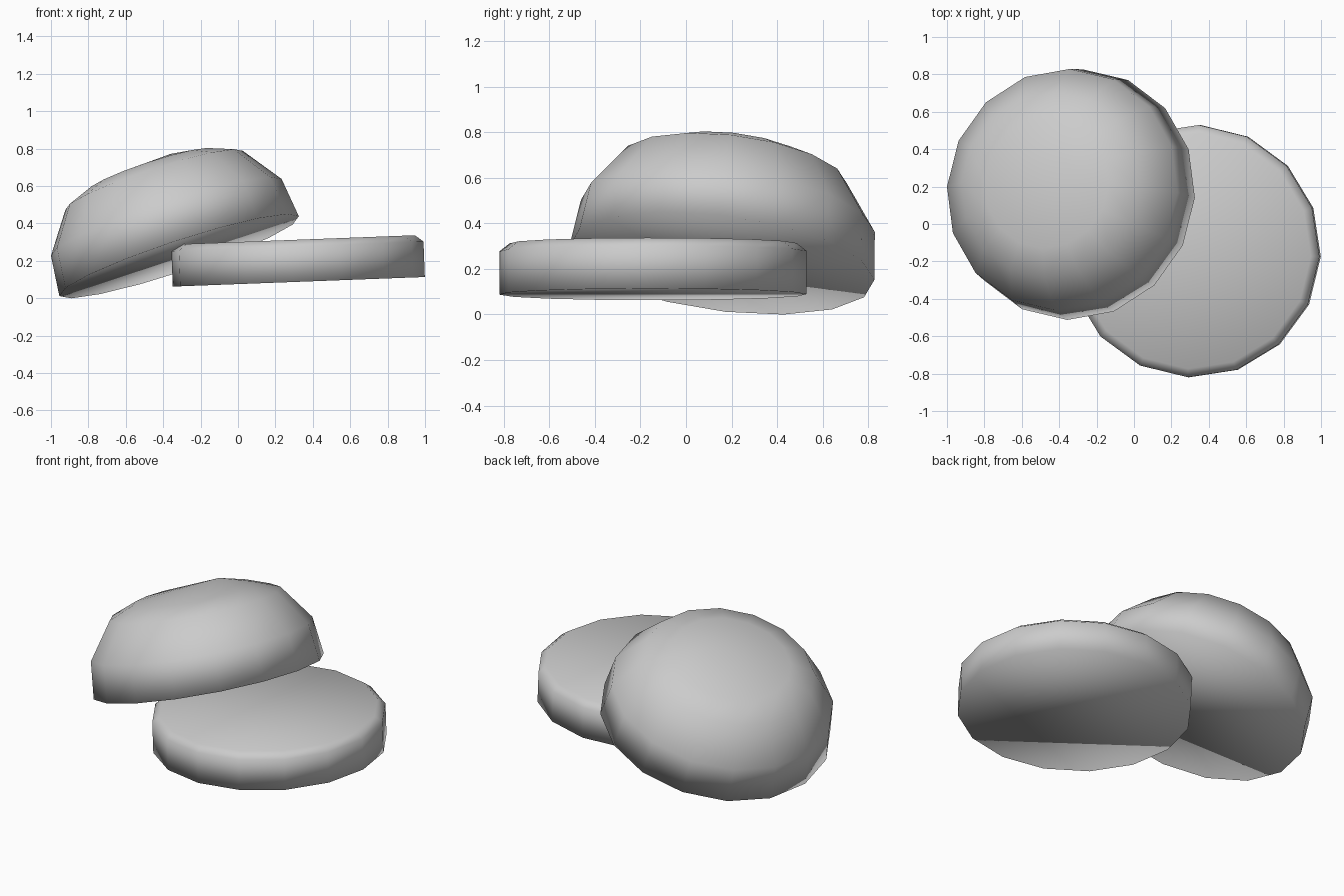
import bpy, bmesh, math
from mathutils import Vector

if "Cube" in bpy.data.objects:
    bpy.data.objects.remove(bpy.data.objects["Cube"])

SIDES = 16
START = math.radians(-2.5)


def round_part(name, profile, centre, axis, apex=None):
    """Closed lathe from (radius, height) rings, leaned along an axis."""
    bm = bmesh.new()
    rings = []
    for r, h in profile:
        ring = []
        for i in range(SIDES):
            a = START + 2 * math.pi * i / SIDES
            ring.append(bm.verts.new((r * math.cos(a), r * math.sin(a), h)))
        rings.append(ring)
    for low, high in zip(rings, rings[1:]):
        for i in range(SIDES):
            j = (i + 1) % SIDES
            bm.faces.new((low[i], low[j], high[j], high[i]))
    bm.faces.new(rings[0][::-1])
    top = rings[-1]
    if apex:
        tip = bm.verts.new(apex)
        for i in range(SIDES):
            bm.faces.new((top[i], top[(i + 1) % SIDES], tip))
    else:
        bm.faces.new(top)
    bmesh.ops.recalc_face_normals(bm, faces=bm.faces)
    for f in bm.faces:
        f.smooth = True
    mesh = bpy.data.meshes.new(name)
    bm.to_mesh(mesh)
    bm.free()
    ob = bpy.data.objects.new(name, mesh)
    bpy.context.collection.objects.link(ob)
    ob.location = centre
    ob.rotation_mode = 'QUATERNION'
    ob.rotation_quaternion = Vector((0, 0, 1)).rotation_difference(Vector(axis))
    return ob


# Lower bun half: shallow disc with a small rounded top edge
round_part("bun_bottom",
           [(0.675, 0.0), (0.675, 0.19), (0.63, 0.225)],
           (0.325, -0.145, 0.088), (-0.038, 0, 1))

# Upper bun half: flattened dome leaning on the lower one
round_part("bun_top",
           [(0.675, 0.0), (0.65, 0.22), (0.50, 0.43), (0.35, 0.49)],
           (-0.315, 0.157, 0.225), (-0.33, 0.13, 1),
           apex=(0.13, 0.10, 0.55))
